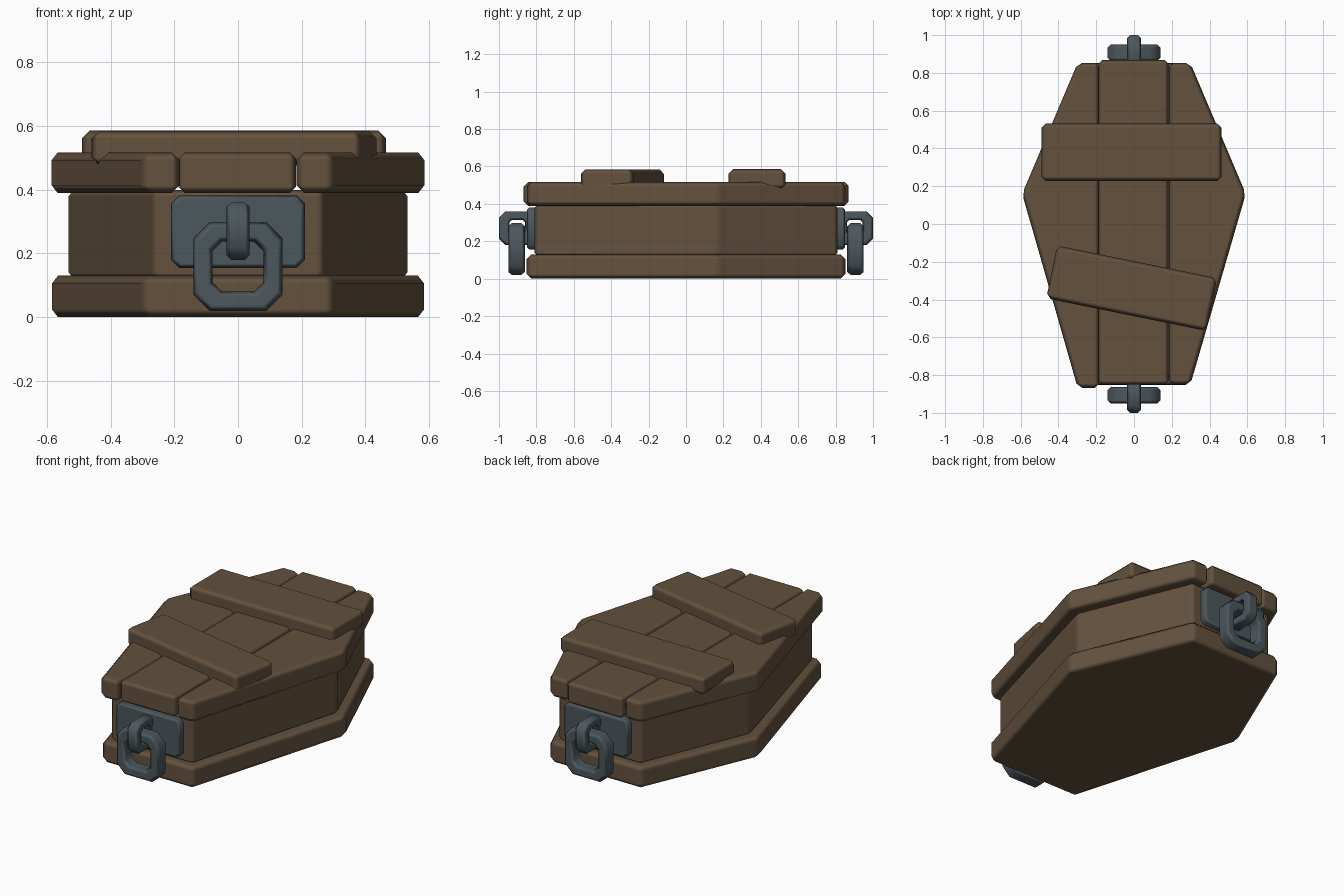
import bpy, bmesh, math
from mathutils import Matrix

if "Cube" in bpy.data.objects:
    bpy.data.objects.remove(bpy.data.objects["Cube"])


def material(name, rgb):
    m = bpy.data.materials.new(name)
    m.diffuse_color = (*rgb, 1)
    m.use_nodes = True
    m.node_tree.nodes["Principled BSDF"].inputs["Base Color"].default_value = m.diffuse_color
    return m


WOOD = material("dark_wood", (0.125, 0.083, 0.048))
IRON = material("iron", (0.072, 0.095, 0.110))


def finish(name, bm, mat, bevel, limit=30):
    """Turn a bmesh into a chamfered, softly shaded object."""
    bmesh.ops.recalc_face_normals(bm, faces=bm.faces)
    mesh = bpy.data.meshes.new(name)
    bm.to_mesh(mesh)
    bm.free()
    mesh.materials.append(mat)
    mesh.shade_smooth()
    ob = bpy.data.objects.new(name, mesh)
    bpy.context.collection.objects.link(ob)
    mod = ob.modifiers.new("chamfer", 'BEVEL')
    mod.width = bevel
    mod.segments = 1
    mod.limit_method = 'ANGLE'
    mod.angle_limit = math.radians(limit)
    mod.harden_normals = True
    return ob


def slab(name, outline, z0, z1, bevel, mat=WOOD):
    """Flat prism from an xy outline."""
    bm = bmesh.new()
    lo = [bm.verts.new((x, y, z0)) for x, y in outline]
    hi = [bm.verts.new((x, y, z1)) for x, y in outline]
    n = len(outline)
    bm.faces.new(lo)
    bm.faces.new(hi)
    for i in range(n):
        j = (i + 1) % n
        bm.faces.new((lo[i], lo[j], hi[j], hi[i]))
    return finish(name, bm, mat, bevel)


def cut_rect(a0, a1, b0, b1, c):
    """Rectangle with cut corners."""
    return [(a0 + c, b0), (a1 - c, b0), (a1, b0 + c), (a1, b1 - c),
            (a1 - c, b1), (a0 + c, b1), (a0, b1 - c), (a0, b0 + c)]


def link(name, outer, inner, place, d0, d1, bevel):
    """Square-section chain link between two outlines; place maps (a, b, depth) to xyz."""
    bm = bmesh.new()
    rows = [[bm.verts.new(place(a, b, d)) for a, b in loop]
            for loop, d in ((outer, d0), (outer, d1), (inner, d1), (inner, d0))]
    for k in range(4):
        p, q = rows[k], rows[(k + 1) % 4]
        for i in range(8):
            j = (i + 1) % 8
            bm.faces.new((p[i], p[j], q[j], q[i]))
    return finish(name, bm, IRON, bevel, 60)


def box(name, size, loc, angle, bevel, mat):
    bm = bmesh.new()
    bmesh.ops.create_cube(bm, size=1)
    bmesh.ops.scale(bm, vec=size, verts=bm.verts)
    ob = finish(name, bm, mat, bevel)
    ob.matrix_world = Matrix.Translation(loc) @ Matrix.Rotation(math.radians(angle), 4, 'Z')
    return ob


def coffin(w, e, y):
    return [(-e, -y), (e, -y), (w, 0.16), (e, y), (-e, y), (-w, 0.16)]


# Base and body
slab("base", coffin(0.592, 0.298, 0.852), 0, 0.13, 0.025)
slab("body", coffin(0.537, 0.268, 0.81), 0.12, 0.40, 0.02)

# Lid: two shaped side planks and a straight middle plank
for name, s, y0, y1 in (("lid_left", -1, -0.868, 0.853), ("lid_right", 1, -0.85, 0.853)):
    slab(name, [(s * 0.184, y0), (s * 0.298, y0), (s * 0.592, 0.16),
                (s * 0.298, y1), (s * 0.184, y1)], 0.39, 0.517, 0.024)
slab("lid_middle", [(-0.188, -0.85), (0.182, -0.85), (0.182, 0.868), (-0.188, 0.868)],
     0.39, 0.517, 0.02)

# Cross planks
box("cross_plank_back", (0.955, 0.305, 0.105), (-0.013, 0.38, 0.533), 0, 0.024, WOOD)
box("cross_plank_front", (0.865, 0.285, 0.108), (-0.012, -0.34, 0.531), -11.5, 0.024, WOOD)

# Handles on both ends
for end, s in (("front", -1), ("back", 1)):
    bm = bmesh.new()
    rim = cut_rect(-0.21, 0.21, 0.155, 0.382, 0.025)
    a = [bm.verts.new((x, s * 0.79, z)) for x, z in rim]
    b = [bm.verts.new((x, s * 0.85, z)) for x, z in rim]
    bm.faces.new(a)
    bm.faces.new(b)
    for i in range(8):
        j = (i + 1) % 8
        bm.faces.new((a[i], a[j], b[j], b[i]))
    finish(end + "_handle_plate", bm, IRON, 0.014, 60)
    # Staple fixed into the plate
    link(end + "_handle_staple", cut_rect(0.81, 1.0, 0.18, 0.36, 0.035),
         cut_rect(0.86, 0.945, 0.235, 0.315, 0.015),
         lambda a, b, d: (d, s * a, b), -0.036, 0.036, 0.015)
    # Hanging ring
    link(end + "_handle_ring", cut_rect(-0.14, 0.14, 0.02, 0.297, 0.05),
         cut_rect(-0.08, 0.08, 0.08, 0.237, 0.03),
         lambda a, b, d: (a, s * d, b), 0.862, 0.95, 0.018)
